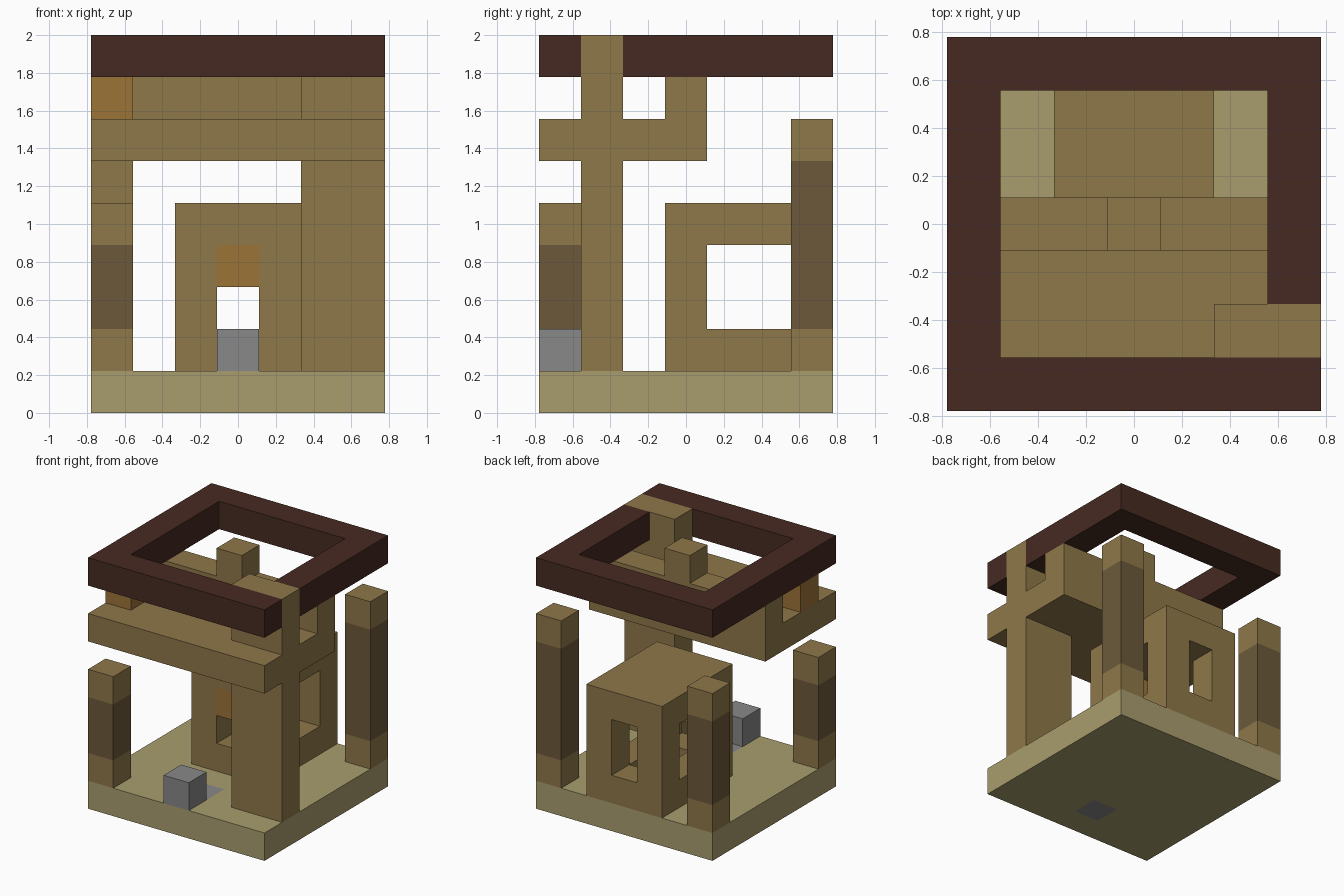
import bpy, bmesh
from itertools import product
from mathutils import Vector

cube = bpy.data.objects.get("Cube")
if cube:
    bpy.data.objects.remove(cube, do_unlink=True)

UNIT = 2 / 9            # the model is laid out on a 7 x 7 x 9 block grid
ORIGIN = Vector((-3.5, -3.5, 0))


def material(name, hex_code):
    srgb = [int(hex_code[i:i + 2], 16) / 255 for i in (0, 2, 4)]
    color = [c / 12.92 if c < 0.04045 else ((c + 0.055) / 1.055) ** 2.4 for c in srgb] + [1]
    mat = bpy.data.materials.new(name)
    mat.diffuse_color = color
    mat.use_nodes = True
    bsdf = next(n for n in mat.node_tree.nodes if n.type == 'BSDF_PRINCIPLED')
    bsdf.inputs["Base Color"].default_value = color
    bsdf.inputs["Roughness"].default_value = 0.9
    return mat


PLANK = material("plank wood", "8f784a")
SAND = material("pale base", "a99d6e")
BARK = material("dark bark", "6c593b")
ROOF = material("dark roof", "462a21")
STONE = material("grey stone", "888888")
LAMP = material("amber lamp", "9c7339")


def block(x, y, z):
    """Set of cells; each argument is a (first, last) range or one index."""
    spans = [(a, a) if isinstance(a, int) else a for a in (x, y, z)]
    return set(product(*[range(a, b + 1) for a, b in spans]))


def build(name, cells, mats, rule=lambda cell: 0):
    """Make one closed shell around a set of grid cells."""
    bm = bmesh.new()
    verts = {}

    def vert(p):
        if p not in verts:
            verts[p] = bm.verts.new((Vector(p) + ORIGIN) * UNIT)
        return verts[p]

    for cell in sorted(cells):
        for axis, side in product(range(3), (0, 1)):
            neighbour = list(cell)
            neighbour[axis] += 2 * side - 1
            if tuple(neighbour) in cells:
                continue
            u, v = (axis + 1) % 3, (axis + 2) % 3
            corners = []
            for du, dv in ((0, 0), (1, 0), (1, 1), (0, 1)):
                p = list(cell)
                p[axis] += side
                p[u] += du
                p[v] += dv
                corners.append(vert(tuple(p)))
            face = bm.faces.new(corners if side else corners[::-1])
            face.material_index = rule(cell)
    mesh = bpy.data.meshes.new(name)
    bm.to_mesh(mesh)
    bm.free()
    for mat in mats:
        mesh.materials.append(mat)
    obj = bpy.data.objects.new(name, mesh)
    bpy.context.collection.objects.link(obj)
    return obj


ALL = (0, 6)

# Ground slab with one stone tile, and a loose stone in front
tile = block(3, 1, 0)
build("base_slab", block(ALL, ALL, 0) - tile, [SAND])
build("stone_tile", tile, [STONE])
build("stone_block", block(3, 0, 1), [STONE])

# Corner posts: dark shaft between plank-coloured ends
for name, x, y, top in (("front_post", 0, 0, 4),
                        ("back_short_post", 0, 6, 5),
                        ("back_tall_post", 6, 6, 6)):
    build(name, block(x, y, (1, top)), [PLANK, BARK],
          lambda cell, top=top: int(1 < cell[2] < top))

# Hut: hollow, with side, back and front openings
hut = block((2, 4), (3, 6), (1, 4))
hut -= block(3, (4, 5), (1, 3))          # room
hut -= block((2, 4), (4, 5), (2, 3))     # side windows
hut -= block(3, (3, 6), (2, 3))          # front and back windows
build("hut", hut, [PLANK])
build("hut_lamp", block(3, 3, 3), [LAMP])

# Broad pillar rising through the upper deck to the roof frame
pillar = block((5, 6), 1, (1, 8))
build("pillar", pillar, [PLANK])

# Upper deck with a raised step, a peg and a lamp
deck = block(ALL, (0, 3), 6) | block(ALL, 3, 7)
build("upper_deck", deck - pillar, [PLANK])
build("deck_peg", block(3, 3, 8), [PLANK])
build("deck_lamp", block(0, 1, 7), [LAMP])

# Square roof frame, notched for the pillar
build("roof_frame", block(ALL, ALL, 8) - block((1, 5), (1, 5), 8) - pillar, [ROOF])
